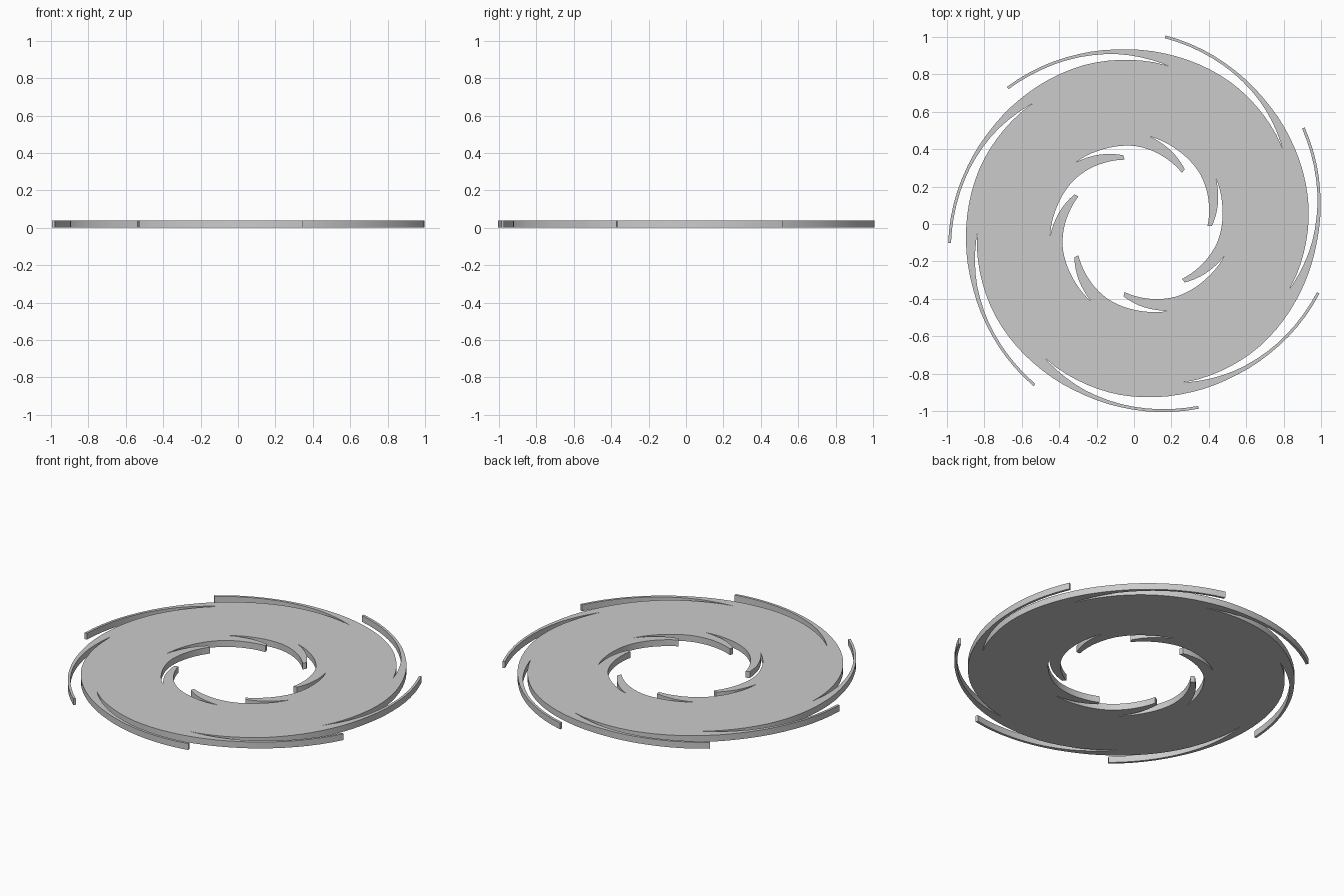
import bpy, bmesh, math

if "Cube" in bpy.data.objects:
    bpy.data.objects.remove(bpy.data.objects["Cube"])

ARMS, SWEEP, STEPS, HEIGHT = 7, math.radians(288), 72, 0.04
R_IN, R_OUT = 0.375, 1.02
CX, CY = 0.03, -0.01
# half-width of an arm along its length
WIDTH = [(0, .012), (.05, .024), (.142, .04), (.22, .064), (.3, .083), (.5, .1),
         (.65, .083), (.73, .062), (.8125, .030), (.87, .013), (.92, .008), (1, .0075)]


def half_width(s):
    for (a, wa), (b, wb) in zip(WIDTH, WIDTH[1:]):
        if s <= b:
            return wa + (wb - wa) * (s - a) / (b - a)
    return WIDTH[-1][1]


def spiral_arm(name, start):
    bm = bmesh.new()
    rings = []
    for i in range(STEPS + 1):
        s = i / STEPS
        a = start + SWEEP * s
        r, w = R_IN + (R_OUT - R_IN) * s, half_width(s)
        rings.append([bm.verts.new((CX + q * math.cos(a), CY + q * math.sin(a), z))
                      for q, z in ((r - w, 0), (r + w, 0), (r + w, HEIGHT), (r - w, HEIGHT))])
    for p, n in zip(rings, rings[1:]):
        for k in range(4):
            j = (k + 1) % 4
            bm.faces.new((p[k], p[j], n[j], n[k]))
    bm.faces.new(rings[0])
    bm.faces.new(rings[-1])
    bmesh.ops.recalc_face_normals(bm, faces=bm.faces)
    mesh = bpy.data.meshes.new(name)
    bm.to_mesh(mesh)
    bm.free()
    ob = bpy.data.objects.new(name, mesh)
    bpy.context.collection.objects.link(ob)
    bpy.context.view_layer.objects.active = ob
    ob.select_set(True)


# seven overlapping swirl blades
for n in range(ARMS):
    spiral_arm(f"swirl_arm_{n + 1}", math.tau * n / ARMS)
bpy.ops.object.shade_smooth_by_angle(angle=math.radians(35))
